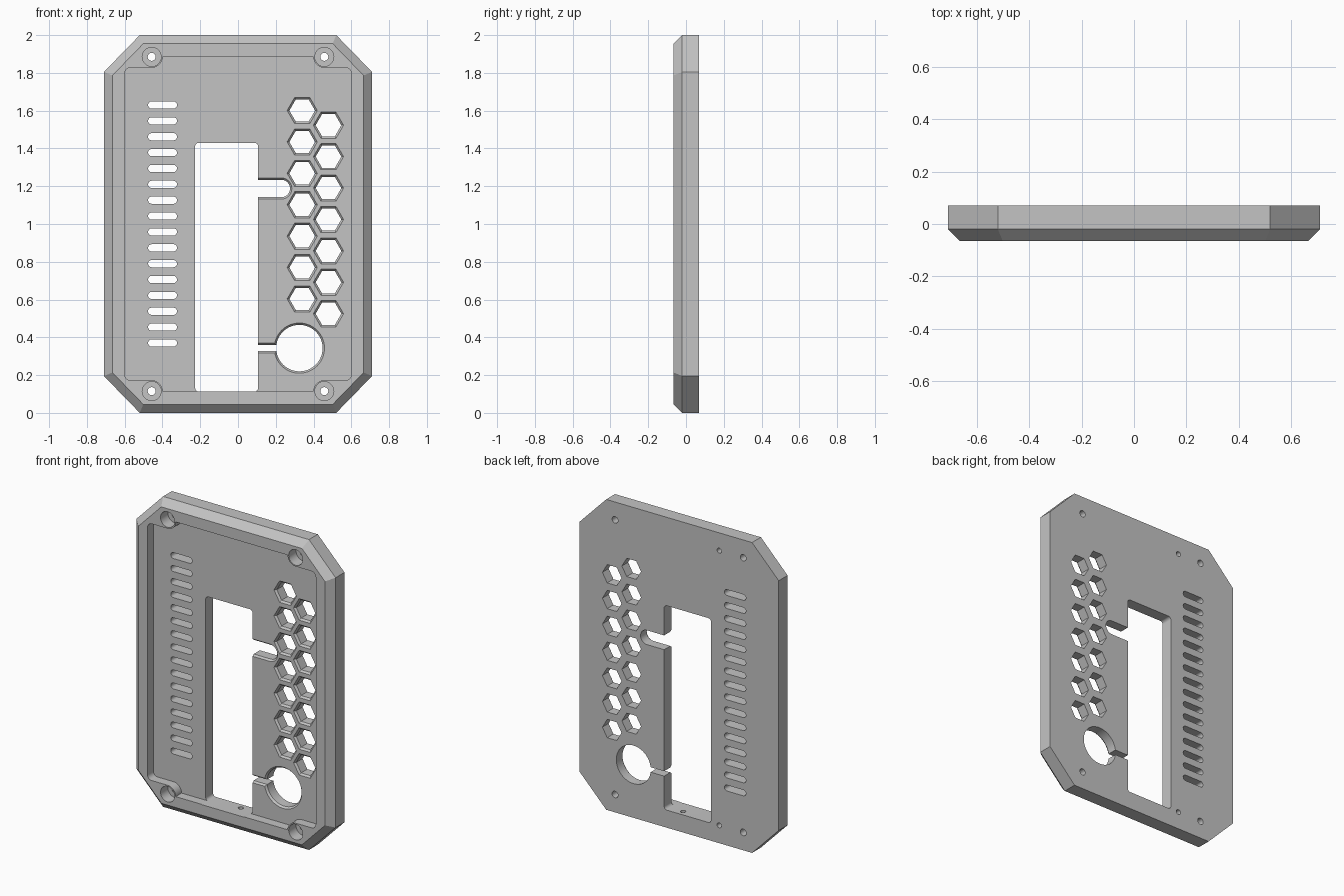
import bpy, bmesh
from math import sin, cos, pi, radians
from mathutils import Vector

old = bpy.data.objects.get("Cube")
if old:
    bpy.data.objects.remove(old, do_unlink=True)

FRONT, BACK, FLOOR = -0.065, 0.07, -0.005   # y of front rim, back face, recess floor
MID = 1.0                                   # height of the panel centre
SCREW_X, SCREW_Z = 0.457, 0.885             # screw offsets from the centre
OUT = 0.2                                   # cutter overshoot in y

grey = bpy.data.materials.new("panel_grey")
grey.use_nodes = True
grey.diffuse_color = (0.55, 0.55, 0.55, 1)
grey.node_tree.nodes["Principled BSDF"].inputs["Base Color"].default_value = grey.diffuse_color


def arc(cx, cz, r, start, end, steps):
    angles = [radians(start + (end - start) * i / steps) for i in range(steps + 1)]
    return [(cx + r * cos(a), cz + r * sin(a)) for a in angles]


def circle(cx, cz, r, sides=40):
    return arc(cx, cz, r, 0, 360, sides)[:-1]


def rounded(x0, x1, z0, z1, r, grow=0.0):
    """Rounded rectangle outline, optionally grown outward."""
    corners = [(x1 - r, z1 - r), (x0 + r, z1 - r), (x0 + r, z0 + r), (x1 - r, z0 + r)]
    return [p for i, (cx, cz) in enumerate(corners)
            for p in arc(cx, cz, r + grow, 90 * i, 90 * i + 90, 7)]


def loft(bm, *sections):
    """Solid through (outline, y) sections with equal point counts."""
    rings = [[bm.verts.new((x, y, z)) for x, z in pts] for pts, y in sections]
    for a, b in zip(rings, rings[1:]):
        for i in range(len(a)):
            j = (i + 1) % len(a)
            bm.faces.new((a[i], a[j], b[j], b[i]))
    bm.faces.new(rings[0])
    bm.faces.new(rings[-1])


def through(bm, outline):
    loft(bm, (outline, -OUT), (outline, OUT))


def chamfered(bm, wide, narrow):
    """Through opening with a chamfered lip at the recess floor."""
    loft(bm, (wide, -OUT), (wide, FLOOR), (narrow, FLOOR + 0.012), (narrow, OUT))


def make(name, bm):
    bmesh.ops.recalc_face_normals(bm, faces=bm.faces)
    mesh = bpy.data.meshes.new(name)
    bm.to_mesh(mesh)
    bm.free()
    obj = bpy.data.objects.new(name, mesh)
    bpy.context.collection.objects.link(obj)
    return obj


def octagon(inset):
    t = inset * 0.414
    w, h, cx, cz = 0.71 - inset, 1 - inset, 0.52 - t, 0.805 - t
    quarter = [(w, cz), (cx, h)]
    return mirrored(quarter)


def mirrored(quarter):
    """Complete an outline from its upper right quarter."""
    half = quarter + [(-x, z) for x, z in reversed(quarter)]
    full = half + [(x, -z) for x, z in reversed(half)]
    return [(x, MID + z) for x, z in full]


# Bevelled eight-sided panel
bm = bmesh.new()
loft(bm, (octagon(0.045), FRONT), (octagon(0), FRONT + 0.045), (octagon(0), BACK))
panel = make("vented_panel", bm)
panel.data.materials.append(grey)

cutters = []

# Front recess, stepping around the screw bosses
bm = bmesh.new()
recess = mirrored(arc(0.57, 0.797, 0.03, 0, 90, 6)
                  + arc(SCREW_X, SCREW_Z, 0.058, 270, 180, 10))
loft(bm, (recess, -OUT), (recess, FLOOR))
cutters.append(make("recess_cutter", bm))

# Display window
bm = bmesh.new()
through(bm, rounded(-0.227, 0.107, 0.113, 1.43, 0.02))
cutters.append(make("window_cutter", bm))

# Vent slots, hexagon grille and round opening
bm = bmesh.new()
for i in range(16):
    z = 0.37 + 0.084 * i
    through(bm, rounded(-0.476, -0.323, z - 0.019, z + 0.019, 0.0188))
for x, base in ((0.34, 0.603), (0.479, 0.525)):
    for i in range(7):
        z = base + 0.1663 * i
        chamfered(bm, circle(x, z, 0.08, 6), circle(x, z, 0.068, 6))
chamfered(bm, circle(0.325, 0.343, 0.133, 64), circle(0.325, 0.343, 0.123, 64))
cutters.append(make("perforation_cutter", bm))

# Cable notch and narrow slit joining the window
bm = bmesh.new()
for x1, z, half in ((0.275, 1.188, 0.046), (0.25, 0.343, 0.016)):
    shape = (0.0, x1, z - half, z + half, half * 0.98)
    chamfered(bm, rounded(*shape, grow=0.01), rounded(*shape))
cutters.append(make("notch_cutter", bm))

# Counterbored screw holes and blind pin holes at the back
bm = bmesh.new()
for side in (-1, 1):
    z = MID + side * SCREW_Z
    for x in (-SCREW_X, SCREW_X):
        bore, hole = circle(x, z, 0.05), circle(x, z, 0.021)
        loft(bm, (bore, -OUT), (bore, 0.01), (hole, 0.01), (hole, OUT))
    pin = circle(-0.286, z, 0.016, 24)
    loft(bm, (pin, 0.02), (pin, OUT))
cutters.append(make("screw_cutter", bm))

# Small vertical hole in the window sill
bm = bmesh.new()
bmesh.ops.create_cone(bm, cap_ends=True, segments=24, radius1=0.016, radius2=0.016, depth=0.2)
bmesh.ops.translate(bm, verts=bm.verts, vec=Vector((0, 0.03, 0.14)))
cutters.append(make("sill_cutter", bm))

# Cut the panel and keep only the finished mesh
for cutter in cutters:
    cutter.hide_render = True
    mod = panel.modifiers.new(cutter.name, "BOOLEAN")
    mod.operation = "DIFFERENCE"
    mod.solver = "EXACT"
    mod.object = cutter
bpy.context.view_layer.update()
graph = bpy.context.evaluated_depsgraph_get()
cut_mesh = bpy.data.meshes.new_from_object(panel.evaluated_get(graph))
panel.modifiers.clear()
panel.data = cut_mesh
for cutter in cutters:
    bpy.data.objects.remove(cutter, do_unlink=True)
cut_mesh.materials.clear()
cut_mesh.materials.append(grey)
for poly in cut_mesh.polygons:
    poly.material_index = 0

for obj in bpy.context.selected_objects:
    obj.select_set(False)
panel.select_set(True)
bpy.context.view_layer.objects.active = panel
bpy.ops.object.shade_smooth_by_angle(angle=radians(30))
